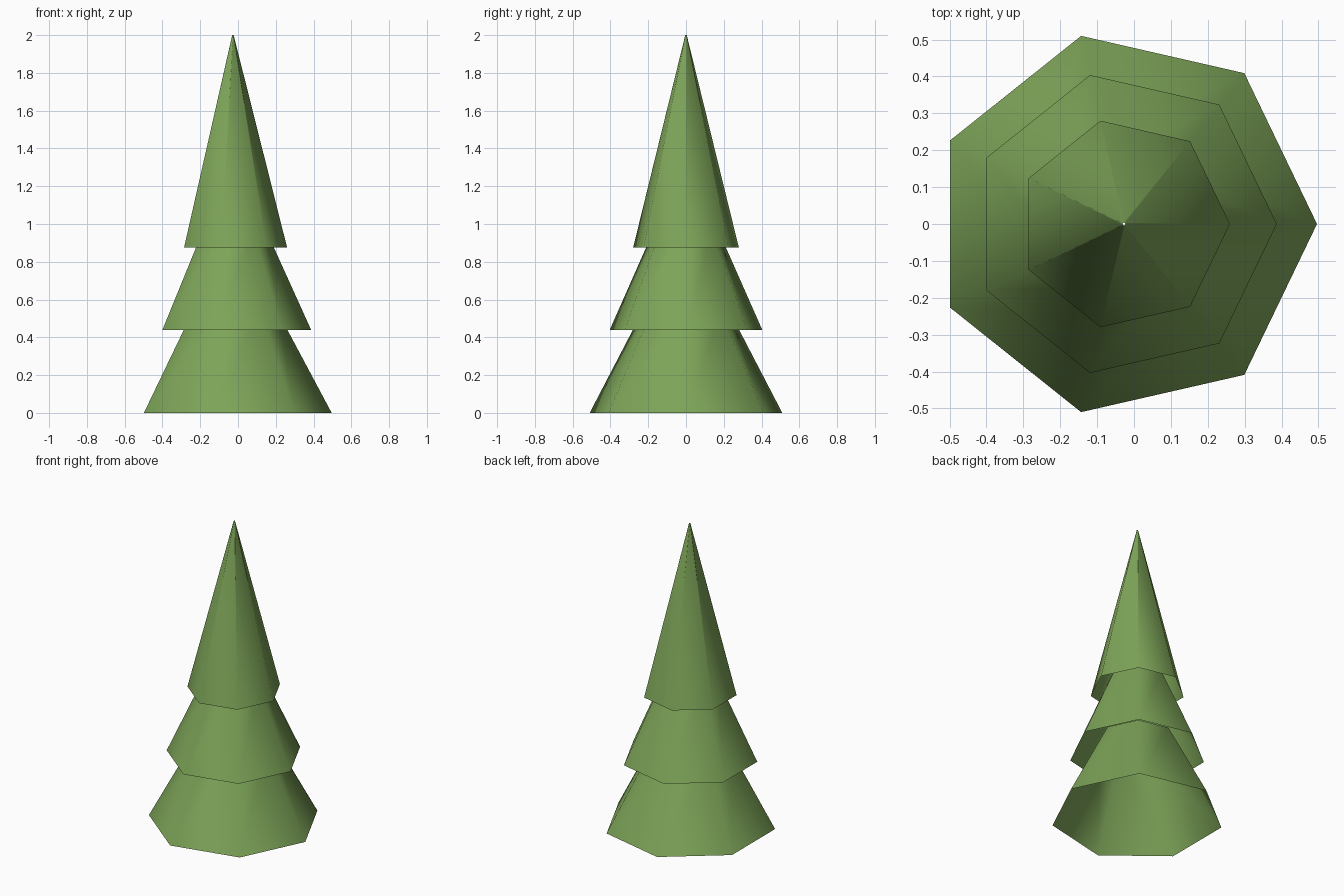
import bpy
import bmesh
from math import cos, sin, tau

SIDES = 7
CENTRE_X = -0.027

default_cube = bpy.data.objects.get("Cube")
if default_cube:
    bpy.data.objects.remove(default_cube, do_unlink=True)

# Foliage colour
green = bpy.data.materials.new("leaf_green")
green.use_nodes = True
colour = (0.205, 0.37, 0.098, 1)
green.diffuse_color = colour
bsdf = green.node_tree.nodes["Principled BSDF"]
bsdf.inputs["Base Color"].default_value = colour
bsdf.inputs["Roughness"].default_value = 0.9


def ring(bm, radius, z):
    """Seven-sided ring with one corner towards +x."""
    return [bm.verts.new((radius * cos(tau * i / SIDES), radius * sin(tau * i / SIDES), z))
            for i in range(SIDES)]


def tier(name, z_low, z_high, r_low, r_high):
    """Hollow tapered skirt, open at both ends."""
    bm = bmesh.new()
    low, high = ring(bm, r_low, z_low), ring(bm, r_high, z_high)
    for i in range(SIDES):
        j = (i + 1) % SIDES
        face = bm.faces.new((low[i], low[j], high[j], high[i]))
        face.smooth = True
    mesh = bpy.data.meshes.new(name)
    bm.to_mesh(mesh)
    bm.free()
    mesh.materials.append(green)
    obj = bpy.data.objects.new(name, mesh)
    obj.location.x = CENTRE_X
    bpy.context.collection.objects.link(obj)


# Each lower tier runs a little way up inside the one above
tier("bottom_foliage", 0.0, 0.54, 0.523, 0.235)
tier("middle_foliage", 0.44, 0.97, 0.414, 0.174)
tier("top_foliage", 0.875, 2.0, 0.287, 0.004)
